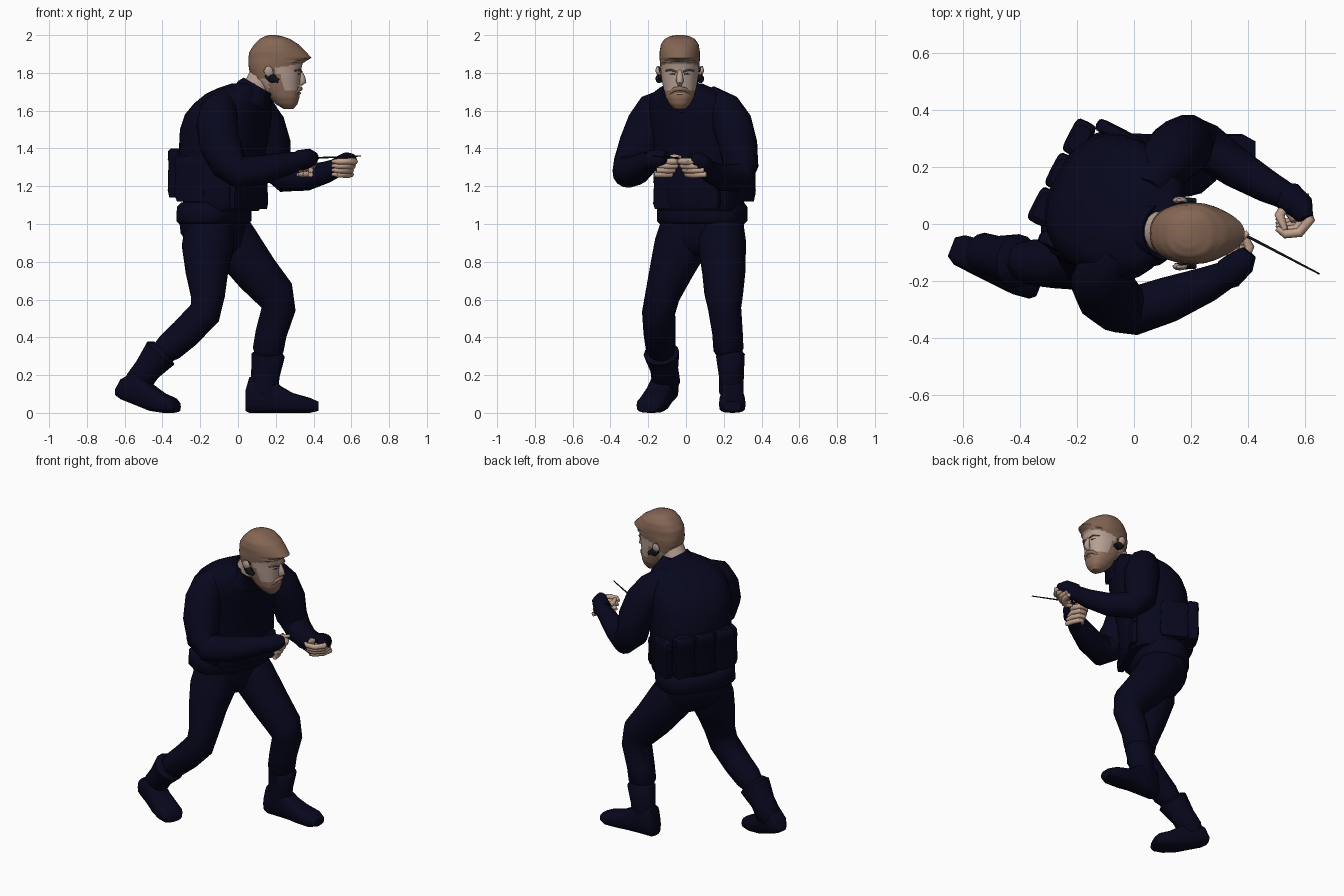
import bpy, bmesh, math
from mathutils import Vector as V

def material(name, c):
    m = bpy.data.materials.new(name)
    m.diffuse_color = (*c, 1)
    return m

NAVY = material("navy_cloth", (0.0022, 0.0022, 0.0125))
HAIR = material("brown_hair", (0.235, 0.135, 0.09))
BEARD = material("ginger_beard", (0.27, 0.155, 0.105))
FACE = material("pale_skin", (0.47, 0.35, 0.295))
HAND = material("hand_skin", (0.54, 0.36, 0.27))
BLACK = material("black_plastic", (0.006, 0.007, 0.012))

F, S, Z = V((.89, -.455, 0)), V((.455, .89, 0)), V((0, 0, 1))  # torso facing, torso left, up

def ring(c, u, v, a, b, n=16, e=2.0):
    """Superellipse ring around c in the plane of u and v."""
    pts = []
    for i in range(n):
        t = 2 * math.pi * i / n
        x, y = math.cos(t), math.sin(t)
        pts.append(V(c) + u * math.copysign(abs(x) ** (2 / e), x) * a
                   + v * math.copysign(abs(y) ** (2 / e), y) * b)
    return pts

def loft(name, rings, mats, rule=None, angle=50):
    bm = bmesh.new()
    rows = [[bm.verts.new(p) for p in r] for r in rings]
    n = len(rows[0])
    for r, s in zip(rows, rows[1:]):
        for i in range(n):
            bm.faces.new((r[i], r[(i + 1) % n], s[(i + 1) % n], s[i]))
    bm.faces.new(rows[0])
    bm.faces.new(rows[-1])
    bmesh.ops.recalc_face_normals(bm, faces=bm.faces[:])
    if rule:
        for f in bm.faces:
            f.material_index = rule(f.calc_center_median())
    me = bpy.data.meshes.new(name)
    bm.to_mesh(me)
    bm.free()
    for m in mats if isinstance(mats, list) else [mats]:
        me.materials.append(m)
    ob = bpy.data.objects.new(name, me)
    bpy.context.collection.objects.link(ob)
    bpy.ops.object.select_all(action='DESELECT')
    ob.select_set(True)
    bpy.context.view_layer.objects.active = ob
    bpy.ops.object.shade_smooth_by_angle(angle=math.radians(angle))
    return ob

def limb(name, pts, side, mat, n=14, flat=1.0):
    """Tube through (x, y, z, radius) points."""
    P = [V(p[:3]) for p in pts]
    out = []
    for i, p in enumerate(P):
        t = (P[min(i + 1, len(P) - 1)] - P[max(i - 1, 0)]).normalized()
        s = V(side)
        s = (s - t * s.dot(t)).normalized()
        out.append(ring(p, s, s.cross(t), pts[i][3] * flat, pts[i][3], n))
    return loft(name, out, mat)

def body(name, rows, e=2.4):
    """Horizontal rings (z, x, y, depth, width) turned to the torso direction."""
    return loft(name, [ring((x, y, z), F, S, a, b, 24, e) for z, x, y, a, b in rows], NAVY)

def pouch(name, f, s, z0, z1, d, w, c=(-.08, .08)):
    """Rounded box, thinner at the top, at forward f and left s of the torso centre."""
    o = V((c[0], c[1], 0)) + F * f + S * s
    h = z1 - z0
    rows = [(z0, .85), (z0 + .15 * h, 1), (z1 - .25 * h, .93), (z1 - .22 * h, 1), (z1 - .05 * h, .95), (z1, .7)]
    return loft(name, [ring(o + Z * z, F, S, d * k, w * k, 16, 5) for z, k in rows], NAVY, angle=35)

def foot(name, heel, direction, rows):
    """Foot rings (distance, bottom, top, half width) along a direction."""
    d = V(direction).normalized()
    s = Z.cross(d)
    return loft(name, [ring(V(heel) + d * t + Z * (lo + hi) / 2, s, Z, w, (hi - lo) / 2, 16, 3)
                       for t, lo, hi, w in rows], NAVY)

# Trunk, belt and collar
body("pelvis", [(.83, -.1, .09, .06, .1), (.88, -.11, .09, .12, .19), (.95, -.13, .09, .15, .215),
                (1.02, -.13, .09, .155, .23), (1.12, -.11, .085, .14, .22)])
body("belt", [(1.0, -.128, .085, .15, .23), (1.015, -.128, .085, .166, .245), (1.09, -.125, .085, .166, .245),
              (1.115, -.12, .085, .145, .23)], 2.6)
body("vest", [(1.07, -.08, .075, .17, .215), (1.1, -.08, .075, .19, .23), (1.22, -.085, .08, .2, .235),
              (1.36, -.085, .075, .213, .24), (1.5, -.07, .06, .22, .25), (1.58, -.05, .05, .212, .25),
              (1.64, -.025, .035, .185, .235), (1.69, .0, .015, .15, .2), (1.72, .025, .0, .12, .14),
              (1.745, .06, -.01, .085, .09)])
loft("collar", [ring((x, y, z), V((.85, 0, -.5)), V((0, 1, 0)), a, b, 20) for x, y, z, a, b in
     [(.06, -.01, 1.65, .12, .14), (.09, -.02, 1.71, .1, .105), (.115, -.025, 1.725, .1, .1),
      (.11, -.025, 1.715, .08, .085)]], NAVY)

# Pouches round the waist
for i, s in enumerate((-.125, .01, .145)):
    pouch("back_pouch_%d" % i, -.2, s, 1.14, 1.4, .04, .066)
    pouch("front_pouch_%d" % i, .165, s - .01, 1.08, 1.26, .022, .06, (-.09, .08))
for i, s in enumerate((-.22, .22)):
    pouch("side_pouch_%d" % i, -.08, s, 1.12, 1.36, .09, .025)

# Legs, boots and feet
limb("right_leg", [(-.15, .0, 1.0, .13), (-.16, -.03, .88, .14), (-.165, -.08, .75, .115), (-.16, -.125, .62, .092),
                   (-.175, -.145, .53, .088), (-.28, -.14, .42, .085), (-.36, -.135, .35, .08),
                   (-.4, -.13, .32, .066)], (0, 1, 0), NAVY)
limb("left_leg", [(-.08, .18, 1.0, .13), (-.02, .19, .9, .135), (.1, .2, .74, .12), (.195, .2, .63, .108),
                  (.215, .205, .55, .092), (.175, .22, .42, .085), (.16, .225, .335, .084),
                  (.16, .23, .31, .07)], (0, 1, 0), NAVY, flat=.95)
limb("right_boot", [(-.395, -.13, .33, .07), (-.41, -.13, .315, .095), (-.48, -.115, .23, .074),
                    (-.53, -.105, .16, .075), (-.56, -.1, .13, .05)], (0, 1, 0), NAVY)
limb("left_boot", [(.16, .23, .325, .07), (.16, .235, .305, .09), (.145, .24, .2, .078), (.135, .24, .1, .075)],
     (0, 1, 0), NAVY, flat=.85)
foot("right_foot", (-.64, -.08, 0), (.3, -.115, 0),
     [(0, .09, .13, .035), (.03, .07, .18, .055), (.12, .035, .23, .065), (.19, .01, .155, .072),
      (.26, 0, .105, .078), (.32, 0, .08, .072), (.34, .005, .06, .055)])
foot("left_foot", (.04, .245, 0), (1, 0, 0),
     [(0, .01, .12, .04), (.02, 0, .19, .055), (.12, 0, .2, .06), (.19, 0, .14, .062),
      (.25, 0, .105, .07), (.34, 0, .08, .07), (.385, .01, .06, .045)])

# Sleeves with gloved hand backs
limb("right_arm", [(-.06, -.09, 1.68, .05), (-.1, -.16, 1.61, .1), (-.11, -.2, 1.53, .112), (-.095, -.245, 1.42, .11),
                   (-.05, -.285, 1.32, .1), (.0, -.305, 1.275, .085), (.12, -.265, 1.285, .08),
                   (.26, -.21, 1.32, .062), (.32, -.18, 1.335, .05), (.33, -.175, 1.337, .056),
                   (.38, -.13, 1.35, .05), (.405, -.1, 1.355, .028)], (.45, -.88, 0), NAVY)
limb("left_arm", [(.05, .12, 1.69, .05), (.1, .2, 1.61, .095), (.14, .245, 1.53, .108), (.175, .275, 1.42, .105),
                  (.19, .29, 1.31, .095), (.25, .275, 1.245, .08), (.36, .195, 1.245, .07), (.47, .13, 1.275, .057),
                  (.53, .1, 1.3, .048), (.54, .095, 1.305, .056), (.585, .06, 1.335, .048),
                  (.6, .02, 1.345, .03)], (.66, .75, 0), NAVY)

# Bare fingers curled in stacked rows, lower ones set further outwards
for k in range(4):
    z, o = 1.262 + .023 * k, .013 * (3 - k)
    e = .01 * (3 - k)
    limb("left_finger_%d" % k, [(.6, .07 + o, z, .014), (.617 - e, .015 + o, z, .018), (.58 - e, -.03 + o, z, .017),
                                (.53, -.035 + o, z, .016), (.5, -.015 + o, z, .009)], Z, HAND, 8)
    limb("right_finger_%d" % k, [(.385, -.13 - o, z, .014), (.405 - e, -.08 - o, z, .017),
                                 (.385 - e, -.04 - o, z, .016), (.34, -.04 - o, z, .015),
                                 (.315, -.065 - o, z, .009)], Z, HAND, 8)
limb("left_palm", [(.55, .09, 1.29, .03), (.57, .045, 1.3, .042), (.575, .01, 1.31, .025)], Z, HAND, 10)
limb("right_palm", [(.35, -.15, 1.31, .03), (.365, -.11, 1.315, .04), (.37, -.07, 1.32, .025)], Z, HAND, 10)
limb("left_thumb", [(.54, .08, 1.31, .018), (.51, .03, 1.33, .018), (.53, -.02, 1.335, .01)], Z, HAND, 8)
limb("right_thumb", [(.34, -.12, 1.34, .018), (.36, -.06, 1.355, .016), (.4, -.03, 1.355, .009)], Z, HAND, 8)
limb("thin_rod", [(.33, -.01, 1.345, .005), (.42, -.055, 1.35, .005), (.65, -.175, 1.36, .003)], Z, BLACK, 8)

# Neck and head: profile rows (z, back, front, half width), refined between rows
CY = -.033
limb("neck", [(.06, -.02, 1.66, .085), (.11, -.03, 1.74, .075), (.15, CY, 1.82, .075)], (0, 1, 0), FACE)
prof = [(1.61, .24, .295, .03), (1.635, .2, .315, .055), (1.67, .165, .325, .074), (1.72, .12, .325, .087),
        (1.77, .075, .33, .097), (1.82, .058, .335, .102), (1.85, .055, .342, .105), (1.88, .055, .388, .107),
        (1.91, .06, .362, .107), (1.95, .085, .322, .1), (1.98, .115, .275, .08), (1.995, .145, .23, .05),
        (2.0, .165, .2, .02)]
rows = []
for p, q in zip(prof, prof[1:]):
    rows += [[a + (b - a) * j / 4 for a, b in zip(p, q)] for j in range(4)]
rows.append(prof[-1])

def head_rule(c):
    if c.z > 1.825 + max(0, c.x - .2) * .2 or (c.z > 1.765 and c.x < .2):
        return 0
    if (c.z < 1.702 and c.x > .165) or (c.z < 1.79 and .165 < c.x < .22 - (1.79 - c.z) * -.2):
        return 1
    return 2

def egg(z, b, f, w):
    """Head ring, narrower towards the front of the quiff."""
    pts = ring(((b + f) / 2, CY, z), V((1, 0, 0)), V((0, 1, 0)), (f - b) / 2, w, 40, 2.3)
    if 1.86 < z < 1.97:
        for p in pts:
            p.y = CY + (p.y - CY) * (1 - .3 * max(0, (p.x - .24) / .15))
    return pts
loft("head", [egg(*r) for r in rows], [HAIR, BEARD, FACE], head_rule)

# Face details
limb("nose", [(.325, CY, 1.815, .01), (.338, CY, 1.775, .018), (.343, CY, 1.755, .02), (.325, CY, 1.738, .012)],
     (0, 1, 0), FACE, 8)
limb("moustache", [(.3, CY - .052, 1.69, .008), (.322, CY - .03, 1.712, .012), (.331, CY, 1.717, .012),
                   (.322, CY + .03, 1.712, .012), (.3, CY + .052, 1.69, .008)], Z, BEARD, 8)
limb("lip", [(.318, CY - .022, 1.69, .004), (.327, CY, 1.692, .007), (.318, CY + .022, 1.69, .004)], Z, FACE, 8)
for n, s in (("right", -1), ("left", 1)):
    def at(x, d, z, r):
        return (x, CY + s * d, z, r)
    limb(n + "_brow", [at(.336, .018, 1.806, .005), at(.33, .045, 1.816, .006), at(.3, .075, 1.812, .004)], Z, HAIR, 6)
    limb(n + "_eye", [at(.329, .026, 1.793, .003), at(.324, .04, 1.795, .004), at(.313, .055, 1.793, .003)], Z, BLACK, 6)
    # Ears with headset pieces
    limb(n + "_ear", [at(.175, .095, 1.76, .012), at(.168, .107, 1.785, .022), at(.16, .117, 1.815, .026),
                      at(.158, .117, 1.835, .01)], (0, 1, 0), FACE, 10, .5)
    limb(n + "_ear_hook", [at(.185, .103, 1.81, .006), at(.165, .11, 1.828, .007), at(.148, .11, 1.805, .007),
                           at(.152, .11, 1.775, .008), at(.175, .112, 1.755, .01)], (0, 1, 0), BLACK, 8)
    limb(n + "_ear_bud", [at(.18, .085, 1.77, .02), at(.182, .115, 1.77, .024), at(.184, .125, 1.77, .014)],
         Z, BLACK, 12)
    limb(n + "_ear_stub", [at(.18, .112, 1.772, .014), at(.215, .112, 1.757, .012)], Z, BLACK, 8)
